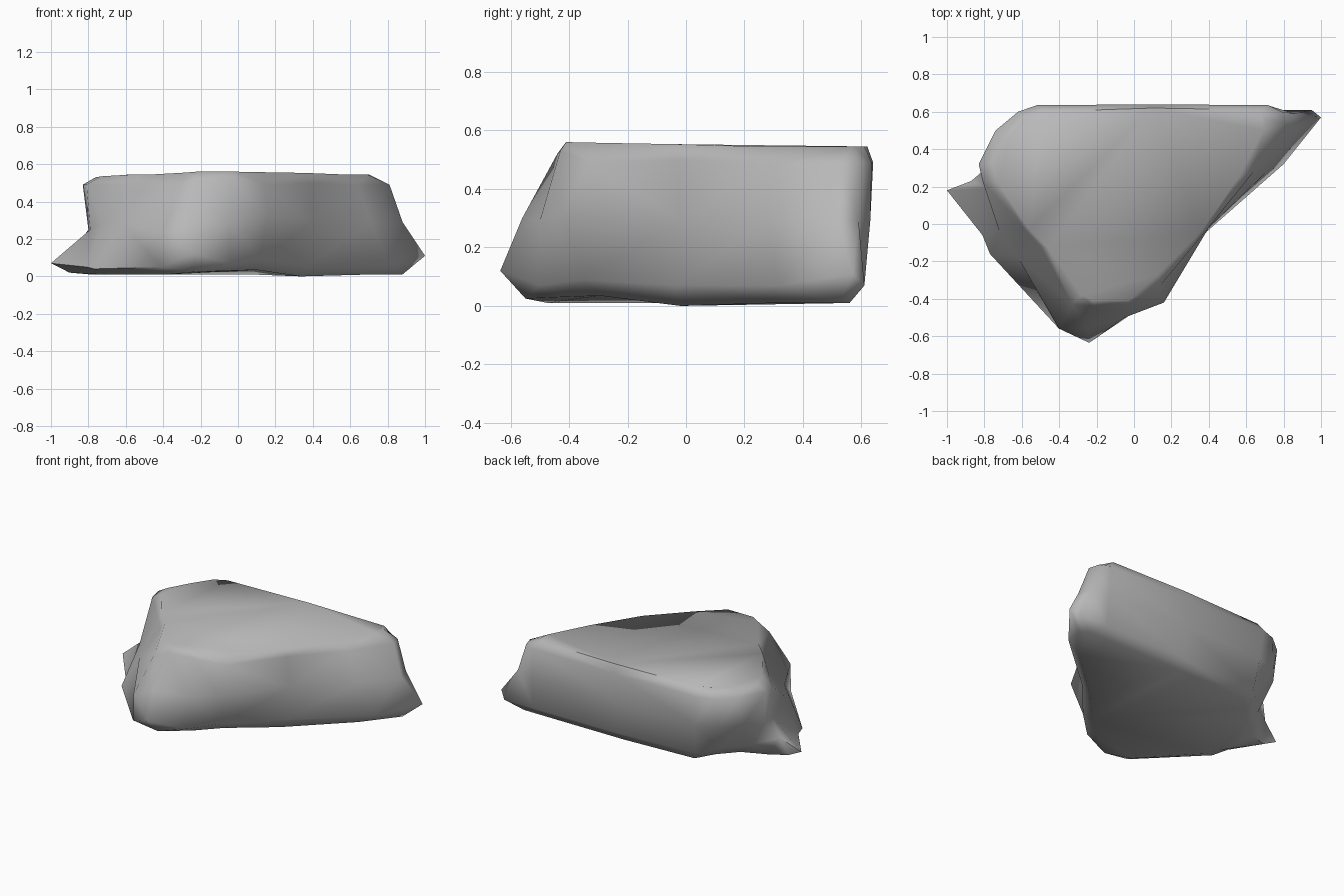
import bpy
import bmesh
import math
from mathutils import Vector

default_cube = bpy.data.objects.get("Cube")
if default_cube:
    bpy.data.objects.remove(default_cube, do_unlink=True)


def make_material(name, colour):
    material = bpy.data.materials.new(name)
    material.use_nodes = True
    material.diffuse_color = colour
    shader = material.node_tree.nodes["Principled BSDF"]
    shader.inputs["Base Color"].default_value = colour
    shader.inputs["Roughness"].default_value = 0.9
    return material


# Outlines run counter-clockwise from the front point of the slab
foot = [(-.24, -.635), (-.04, -.5), (.12, -.35), (.39, -.04), (.8, .32), (1, .57),
        (.95, .61), (.73, .61), (.1, .61), (-.48, .58), (-.59, .48), (-.71, .35),
        (-.87, .23), (-1, .18), (-.81, -.06), (-.77, -.16), (-.41, -.55)]
waist = [(-.25, -.56), (-.05, -.5), (.16, -.42), (.4, -.02), (.71, .28), (.88, .51),
         (.86, .59), (.73, .63), (.1, .63), (-.5, .62), (-.65, .57), (-.75, .45),
         (-.8, .29), (-.79, .19), (-.72, -.04), (-.62, -.18), (-.4, -.56)]
shoulder = [(-.22, -.44), (-.03, -.43), (.14, -.33), (.39, -.03), (.64, .28), (.81, .53),
            (.79, .6), (.72, .635), (.1, .64), (-.52, .635), (-.62, .6), (-.74, .5),
            (-.83, .32), (-.81, .23), (-.6, -.01), (-.5, -.12), (-.33, -.43)]
crown = [(-.22, -.41), (-.03, -.41), (.13, -.27), (.36, -.04), (.56, .25), (.69, .5),
         (.7, .57), (.68, .61), (.1, .62), (-.5, .6), (-.58, .56), (-.67, .46),
         (-.76, .32), (-.73, .22), (-.56, -.03), (-.46, -.13), (-.28, -.38)]


def shrink(outline, amount):
    """Draw every point of an outline towards the middle of the slab."""
    middle = Vector((-.1, .15))
    return [Vector(p).lerp(middle, amount) for p in outline]


def add_ring(bm, outline, height, changes):
    """Add one level of the slab; changes holds heights of unusual points."""
    return [bm.verts.new((p[0], p[1], changes.get(i, height)))
            for i, p in enumerate(outline)]


def bridge(bm, lower, upper):
    count = len(lower)
    for i in range(count):
        j = (i + 1) % count
        bm.faces.new((lower[i], lower[j], upper[j], upper[i]))


# Rock slab: flat underside, chipped walls, softly rounded flat top
bm = bmesh.new()
rings = [
    add_ring(bm, shrink(foot, .11), .01,
             {0: .025, 1: .03, 2: .035, 3: 0, 10: .03, 11: .03, 13: .02}),
    add_ring(bm, foot, .07,
             {0: .12, 2: .09, 5: .11, 10: .1, 11: .1, 12: .15, 14: .05, 15: .04, 16: .05}),
    add_ring(bm, waist, .29, {0: .3, 2: .32, 12: .25, 13: .25, 16: .23}),
    add_ring(bm, shoulder, .49, {0: .52, 1: .53, 2: .49, 3: .5, 16: .48}),
    add_ring(bm, crown, .545,
             {0: .56, 1: .56, 2: .557, 3: .553, 11: .535, 12: .53, 13: .535, 16: .555}),
]
for lower, upper in zip(rings, rings[1:]):
    bridge(bm, lower, upper)
bm.faces.new(list(reversed(rings[0])))
bm.faces.new(rings[-1])
bmesh.ops.triangulate(bm, faces=bm.faces[:])
bmesh.ops.recalc_face_normals(bm, faces=bm.faces[:])

mesh = bpy.data.meshes.new("rock_slab")
bm.to_mesh(mesh)
bm.free()
mesh.materials.append(make_material("stone grey", (.48, .48, .48, 1)))
rock = bpy.data.objects.new("rock_slab", mesh)
bpy.context.collection.objects.link(rock)

# Smooth stone surface with only the sharpest chips left as creases
bpy.ops.object.select_all(action="DESELECT")
rock.select_set(True)
bpy.context.view_layer.objects.active = rock
bpy.ops.object.shade_smooth_by_angle(angle=math.radians(70))
